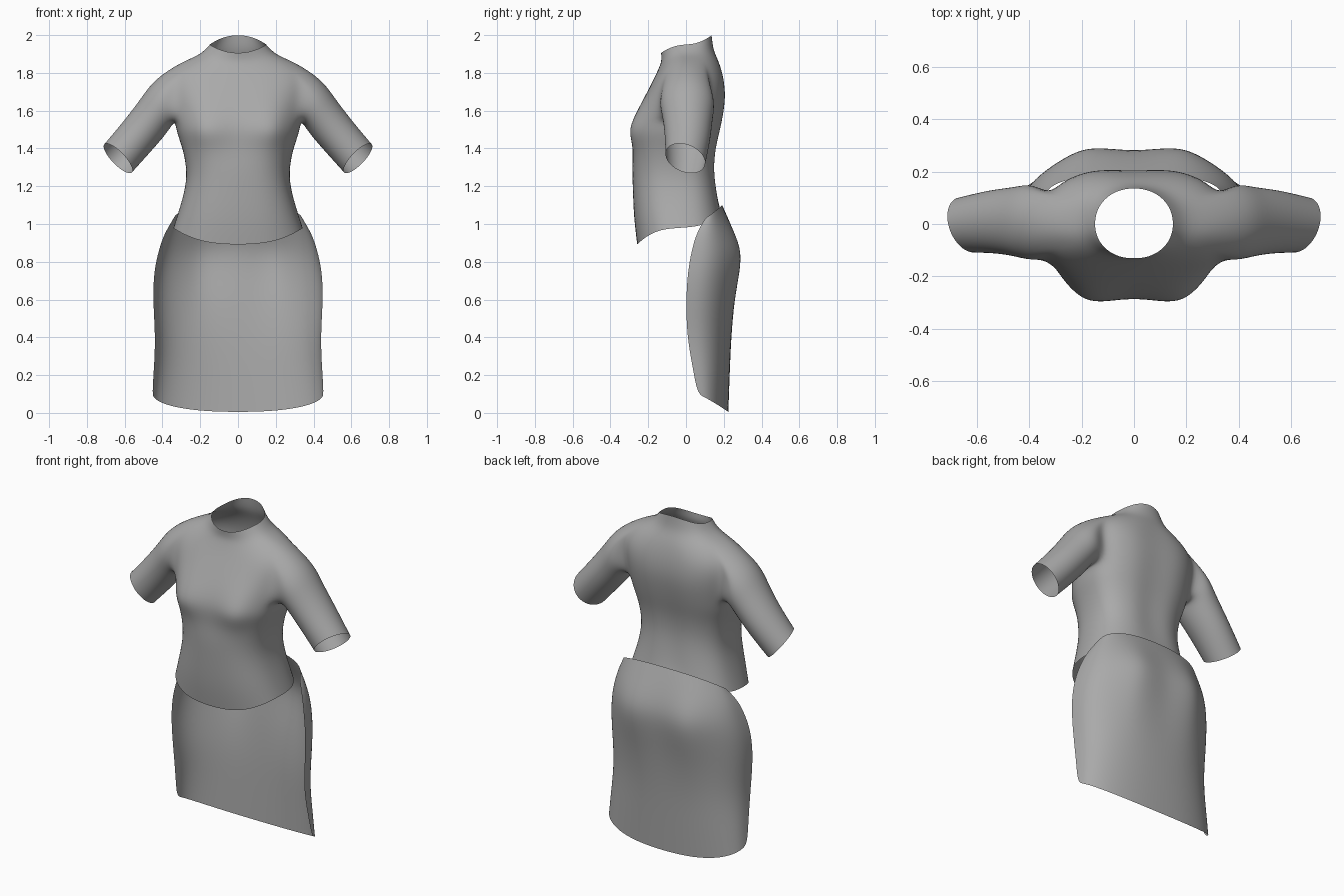
import bpy, bmesh, math
from mathutils import Vector

cube = bpy.data.objects.get("Cube")
if cube:
    bpy.data.objects.remove(cube, do_unlink=True)

cloth = bpy.data.materials.new("grey cloth")
cloth.use_nodes = True
GREY = (0.4, 0.4, 0.4, 1)
cloth.diffuse_color = GREY
cloth.node_tree.nodes["Principled BSDF"].inputs["Base Color"].default_value = GREY


def spow(v, e):
    return math.copysign(abs(v) ** e, v)


def hump(x, centre, width):
    return math.exp(-((abs(x) - centre) / width) ** 2)


def finish(bm, name):
    bmesh.ops.recalc_face_normals(bm, faces=bm.faces)
    mesh = bpy.data.meshes.new(name)
    bm.to_mesh(mesh)
    bm.free()
    obj = bpy.data.objects.new(name, mesh)
    bpy.context.collection.objects.link(obj)
    mesh.materials.append(cloth)
    mesh.shade_smooth()
    sub = obj.modifiers.new("smooth cloth", 'SUBSURF')
    sub.levels = sub.render_levels = 2
    return obj


# Shirt rings: z front, z side, z back, half width, y front, y back, bust, spine groove
N = 24
RINGS = [
    (.89, .98, 1.06, .345, -.26, .19, 0, 0),
    (1.03, 1.07, 1.11, .315, -.278, .18, 0, .01),
    (1.2, 1.2, 1.2, .277, -.284, .165, 0, .015),
    (1.3, 1.3, 1.3, .274, -.287, .155, 0, .015),
    (1.4, 1.4, 1.4, .295, -.28, .165, .015, .015),
    (1.49, 1.48, 1.48, .325, -.282, .185, .055, .015),
    (1.57, 1.54, 1.57, .335, -.265, .205, .035, .015),
    (1.68, 1.66, 1.67, .36, -.215, .22, .01, .015),
    (1.77, 1.78, 1.77, .37, -.17, .21, 0, .012),
    (1.83, 1.86, 1.86, .3, -.142, .18, 0, .005),
    (1.865, 1.895, 1.92, .2, -.13, .145, 0, 0),
    (1.905, 1.95, 2.0, .15, -.133, .137, 0, 0),
]
ARM_LOW, ARM_HIGH, ARM_COLS = 6, 9, 2

bm = bmesh.new()
rings = []
for i, (zf, zs, zb, w, yf, yb, bust, groove) in enumerate(RINGS):
    e = 2 / (2.6 if i < 9 else 2.1)
    mid = -.03 if i < 9 else 0
    ring = []
    for k in range(N):
        a = 2 * math.pi * k / N
        s = math.sin(a)
        x = w * spow(math.cos(a), e)
        reach = abs(s) ** e
        if s < 0:
            y = mid + (yf - mid) * reach - bust * hump(x, .18, .09) * reach
        else:
            y = mid + (yb - mid) * reach - groove * hump(x, 0, .05)
        z = zs + ((zf if s < 0 else zb) - zs) * s * s
        ring.append(bm.verts.new((x, y, z)))
    rings.append(ring)


def in_armhole(row, col):
    near = min(abs(col + .5 - c) for c in (0, N / 2, N))
    return ARM_LOW <= row < ARM_HIGH and near < ARM_COLS


for i in range(len(rings) - 1):
    for k in range(N):
        if not in_armhole(i, k):
            n = (k + 1) % N
            bm.faces.new((rings[i][k], rings[i][n], rings[i + 1][n], rings[i + 1][k]))

# Sleeves grow from the armholes: upper x z, lower x z, y front, y back, cuff slant
SLEEVE = [
    (.445, 1.77, .345, 1.525, -.145, .16, 0),
    (.51, 1.675, .385, 1.465, -.127, .145, 0),
    (.6, 1.555, .465, 1.375, -.115, .135, .01),
    (.71, 1.425, .56, 1.27, -.112, .105, .035),
]
c = ARM_COLS
path = [(ARM_LOW, j) for j in range(c + 1)]
path += [(r, c) for r in range(ARM_LOW + 1, ARM_HIGH)]
path += [(ARM_HIGH, j) for j in range(c, -c - 1, -1)]
path += [(r, -c) for r in range(ARM_HIGH - 1, ARM_LOW, -1)]
path += [(ARM_LOW, j) for j in range(-c, 0)]
for side, start in ((1, 0), (-1, N // 2)):
    last = [rings[r][(start + side * j) % N] for r, j in path]
    for ux, uz, lx, lz, yf, yb, slant in SLEEVE:
        up = Vector((ux - lx, 0, uz - lz)) / 2
        along = Vector((up.z, 0, -up.x)).normalized()
        centre = Vector(((ux + lx) / 2, (yf + yb) / 2, (uz + lz) / 2))
        ring = []
        for k in range(len(path)):
            a = 2 * math.pi * k / len(path)
            p = centre - up * math.cos(a) + along * slant * math.sin(a)
            p.y += (yb - yf) / 2 * math.sin(a)
            p.x *= side
            ring.append(bm.verts.new(p))
        for k in range(len(path)):
            n = (k + 1) % len(path)
            bm.faces.new((last[k], last[n], ring[n], ring[k]))
        last = ring
finish(bm, "shirt")

# Skirt back panel rows: z side, z middle, half width, y edge, y back, seat fullness
ROWS = [
    (1.03, 1.1, .34, .1, .192, 0),
    (.95, .99, .39, .055, .24, .01),
    (.86, .87, .42, .03, .28, .03),
    (.75, .76, .445, .01, .275, .03),
    (.6, .6, .451, 0, .255, .012),
    (.4, .4, .436, .005, .24, 0),
    (.22, .2, .446, .04, .232, 0),
    (.1, .005, .454, .06, .225, 0),
]
M = 16
bm = bmesh.new()
grid = []
for zs, zm, w, ye, yb, seat in ROWS:
    row = []
    for k in range(M + 1):
        a = math.pi * (k / M - .5)
        lift = max(math.cos(a), 0)
        x = w * spow(math.sin(a), .85)
        y = ye + (yb - ye) * lift ** .85 + seat * hump(x, .18, .1)
        row.append(bm.verts.new((x, y, zs + (zm - zs) * lift)))
    grid.append(row)
for a, b in zip(grid, grid[1:]):
    for k in range(M):
        bm.faces.new((a[k], a[k + 1], b[k + 1], b[k]))
finish(bm, "skirt_back_panel")
